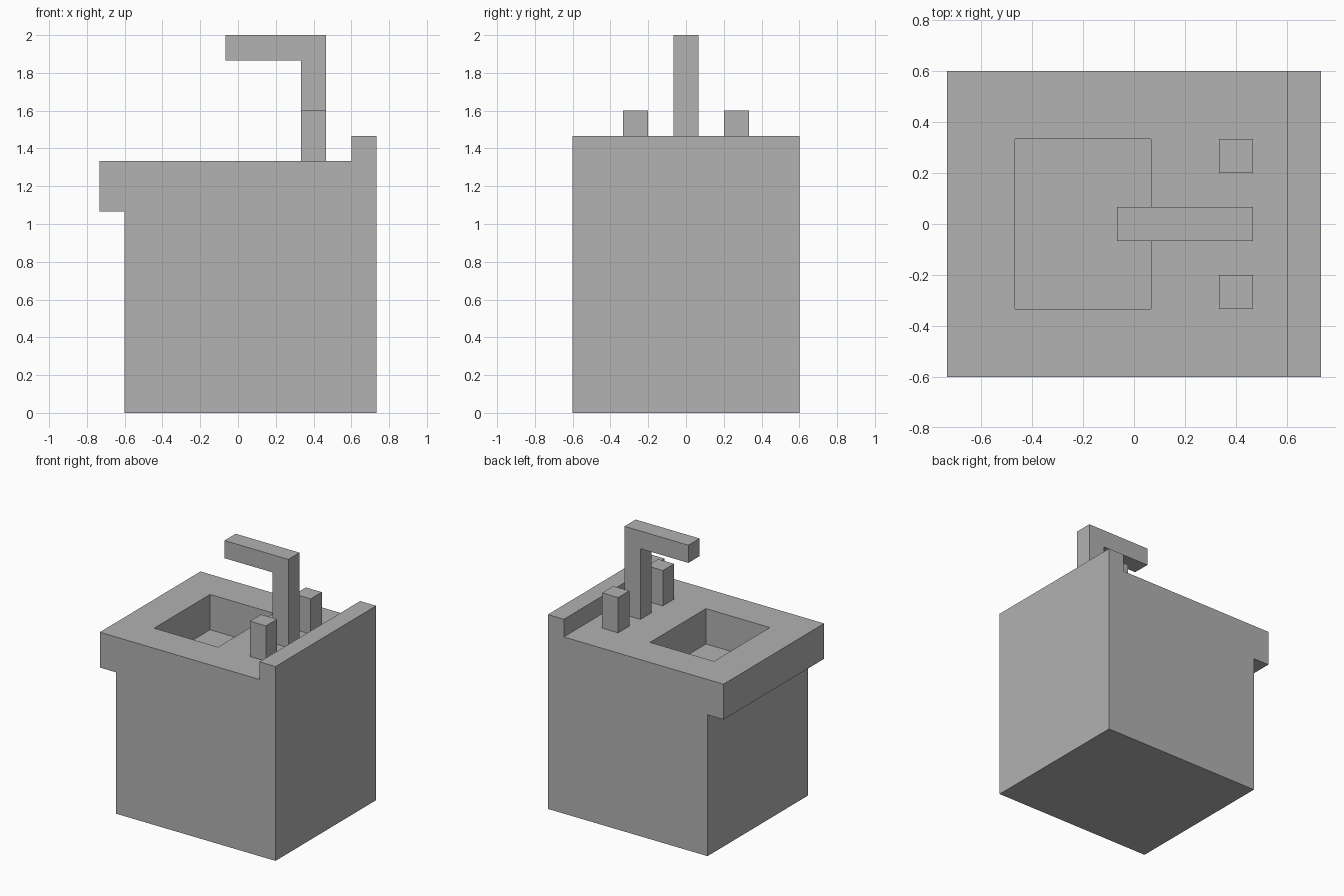
import bpy
import bmesh
from mathutils import Vector

U = 2 / 30  # modelling unit

if "Cube" in bpy.data.objects:
    bpy.data.objects.remove(bpy.data.objects["Cube"], do_unlink=True)

grey = bpy.data.materials.new("plain_grey")
grey.use_nodes = True
colour = (0.445, 0.445, 0.445, 1)
grey.diffuse_color = colour
grey.node_tree.nodes["Principled BSDF"].inputs["Base Color"].default_value = colour


def extrude_profile(name, outline, y0, y1):
    """Extrude a closed x-z outline (in units) from y0 to y1."""
    bm = bmesh.new()
    face = bm.faces.new([bm.verts.new((x * U, y0 * U, z * U)) for x, z in outline])
    new = bmesh.ops.extrude_face_region(bm, geom=[face])["geom"]
    verts = [g for g in new if isinstance(g, bmesh.types.BMVert)]
    bmesh.ops.translate(bm, verts=verts, vec=Vector((0, (y1 - y0) * U, 0)))
    bmesh.ops.recalc_face_normals(bm, faces=bm.faces)
    mesh = bpy.data.meshes.new(name)
    bm.to_mesh(mesh)
    bm.free()
    mesh.materials.append(grey)
    obj = bpy.data.objects.new(name, mesh)
    bpy.context.collection.objects.link(obj)
    return obj


def box(name, x0, x1, y0, y1, z0, z1):
    return extrude_profile(name, [(x0, z0), (x1, z0), (x1, z1), (x0, z1)], y0, y1)


# Cabinet with overhanging worktop and raised splashback
cabinet = extrude_profile("sink_cabinet", [
    (-9, 0), (11, 0), (11, 22), (9, 22), (9, 20),
    (-11, 20), (-11, 16), (-9, 16)], -9, 9)

# Basin recess cut into the worktop
cutter = box("basin_cutter", -7, 1, -5, 5, 16, 24)
cutter.hide_render = True
cut = cabinet.modifiers.new("basin", "BOOLEAN")
cut.operation = "DIFFERENCE"
cut.solver = "EXACT"
cut.object = cutter
bpy.context.view_layer.objects.active = cabinet
bpy.ops.object.modifier_apply(modifier=cut.name)
bpy.data.objects.remove(cutter, do_unlink=True)

# Angled spout reaching over the basin
extrude_profile("spout", [
    (5, 20), (7, 20), (7, 30), (-1, 30), (-1, 28), (5, 28)], -1, 1)

# Tap handles either side of the spout
for name, y in (("tap_front", -4), ("tap_back", 4)):
    box(name, 5, 7, y - 1, y + 1, 20, 24)
